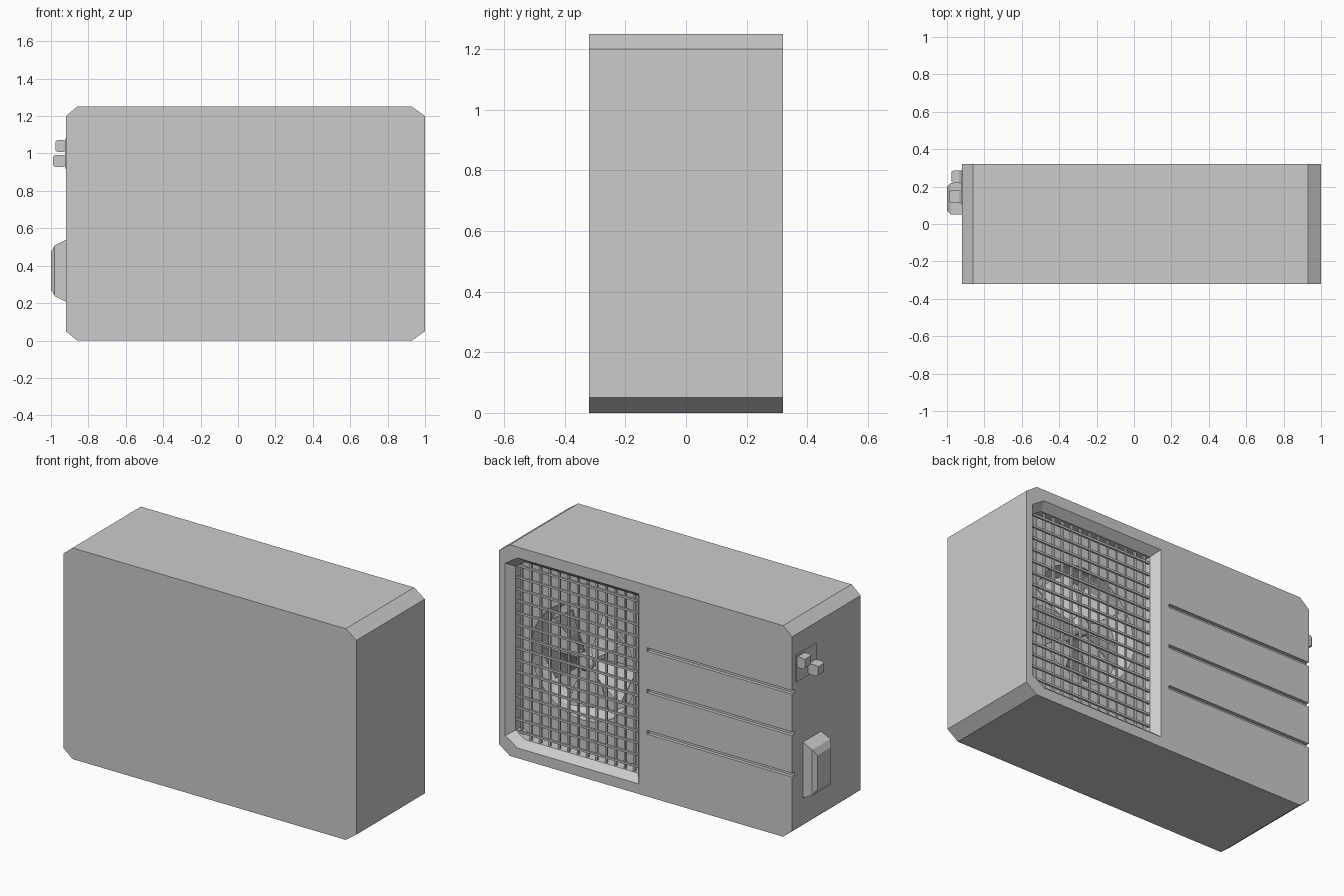
import bpy, bmesh, math

if "Cube" in bpy.data.objects:
    bpy.data.objects.remove(bpy.data.objects["Cube"])

CX, CZ = 0.523, 0.62      # fan centre


def finish(bm, name):
    bmesh.ops.recalc_face_normals(bm, faces=bm.faces)
    me = bpy.data.meshes.new(name)
    bm.to_mesh(me)
    bm.free()
    ob = bpy.data.objects.new(name, me)
    bpy.context.collection.objects.link(ob)
    return ob


def add_loft(bm, rings):
    vs = [[bm.verts.new(p) for p in r] for r in rings]
    n = len(vs[0])
    bm.faces.new(vs[0])
    bm.faces.new(vs[-1])
    for a, b in zip(vs, vs[1:]):
        for i in range(n):
            j = (i + 1) % n
            bm.faces.new((a[i], a[j], b[j], b[i]))


def loft(name, rings):
    bm = bmesh.new()
    add_loft(bm, rings)
    return finish(bm, name)


def box_rings(x0, x1, y0, y1, z0, z1):
    return [[(x, y0, z0), (x, y1, z0), (x, y1, z1), (x, y0, z1)] for x in (x0, x1)]


def outline(pts, y):
    return [(x, y, z) for x, z in pts]


def circle(r, y, n=32):
    return [(CX + r * math.cos(2 * math.pi * i / n), y,
             CZ + r * math.sin(2 * math.pi * i / n)) for i in range(n)]


def recess(i):
    # Fan opening outline, inset by i, chamfered on the outer side
    x0, x1, z0, z1, c = 0.085 + i, 0.96 - i, 0.06 + i, 1.185 - i, 0.08 - i * 0.5
    return [(x0, z0), (x1 - c, z0), (x1, z0 + c * 0.65),
            (x1, z1 - c * 0.65), (x1 - c, z1), (x0, z1)]


def cut(target, cutter):
    m = target.modifiers.new("cut", 'BOOLEAN')
    m.operation, m.solver, m.object = 'DIFFERENCE', 'EXACT', cutter
    bpy.context.view_layer.objects.active = target
    bpy.ops.object.modifier_apply(modifier=m.name)
    bpy.data.objects.remove(cutter)


# Casing with chamfered corners
profile = [(-0.86, 0), (0.93, 0), (1.0, 0.05), (1.0, 1.2),
           (0.93, 1.25), (-0.86, 1.25), (-0.92, 1.2), (-0.92, 0.05)]
casing = loft("casing", [outline(profile, y) for y in (-0.32, 0.32)])

# Fan opening, round fan well and three long grooves
slope = 0.037 / 0.045
cut(casing, loft("opening_cutter", [outline(recess(-0.02 * slope), 0.34),
                                    outline(recess(0.037), 0.275),
                                    outline(recess(0.037), 0.215)]))
cut(casing, loft("well_cutter", [circle(0.34, 0.24), circle(0.34, 0.16), circle(0.32, 0.09)]))
for z in (0.38, 0.625, 0.87):
    cut(casing, loft("groove_cutter", box_rings(-1.0, 0.03, 0.3, 0.36, z - 0.011, z + 0.011)))

# Grille of crossed bars
bm = bmesh.new()
t = 0.006
nx, nz = 13, 15
x0, x1, z0, z1 = 0.122, 0.923, 0.097, 1.148
for i in range(nx):
    x = x0 + (x1 - x0) * (i + 0.5) / nx
    e = 0.03 if i == nx - 1 else 0
    add_loft(bm, box_rings(x - t, x + t, 0.255, 0.267, z0 + e, z1 - e))
for i in range(nz):
    z = z0 + (z1 - z0) * (i + 0.5) / nz
    add_loft(bm, box_rings(x0, x1, 0.262, 0.274, z - t, z + t))
finish(bm, "grille")

# Fan hub and five pitched blades
loft("fan_hub", [circle(0.055, 0.09, 16), circle(0.055, 0.2, 16), circle(0.035, 0.215, 16)])
bm = bmesh.new()
for k in range(5):
    mid = math.radians(-90 + 72 * k)
    rings = []
    for r, half, pitch in ((0.04, 0.5, 0.02), (0.17, 0.4, 0.035), (0.3, 0.36, 0.035)):
        ring = []
        for s, dy in ((-1, -0.005), (1, -0.005), (1, 0.005), (-1, 0.005)):
            a = mid + s * half
            ring.append((CX + r * math.cos(a), 0.165 + s * pitch + dy, CZ + r * math.sin(a)))
        rings.append(ring)
    add_loft(bm, rings)
finish(bm, "fan_blades")


# Parts on the left side, each built outward as (x, half y, half z) steps
def side_part(name, y, z, steps):
    loft(name, [[(x, y + a * sy, z + b * sz) for a, b in ((-1, -1), (1, -1), (1, 1), (-1, 1))]
                for x, sy, sz in steps])


side_part("valve_plate", 0.195, 1.0, [(-0.91, 0.093, 0.08), (-0.925, 0.093, 0.08)])
for name, y, z, end in (("upper_valve", 0.253, 1.04, -0.975), ("lower_valve", 0.147, 0.96, -0.988)):
    side_part(name, y, z, [(-0.92, 0.03, 0.025), (-0.935, 0.033, 0.032),
                           (end + 0.012, 0.033, 0.032), (end, 0.028, 0.025)])
side_part("terminal_cover", 0.135, 0.373,
          [(-0.91, 0.085, 0.167), (-0.92, 0.085, 0.165), (-0.98, 0.085, 0.135), (-1.0, 0.065, 0.1)])
